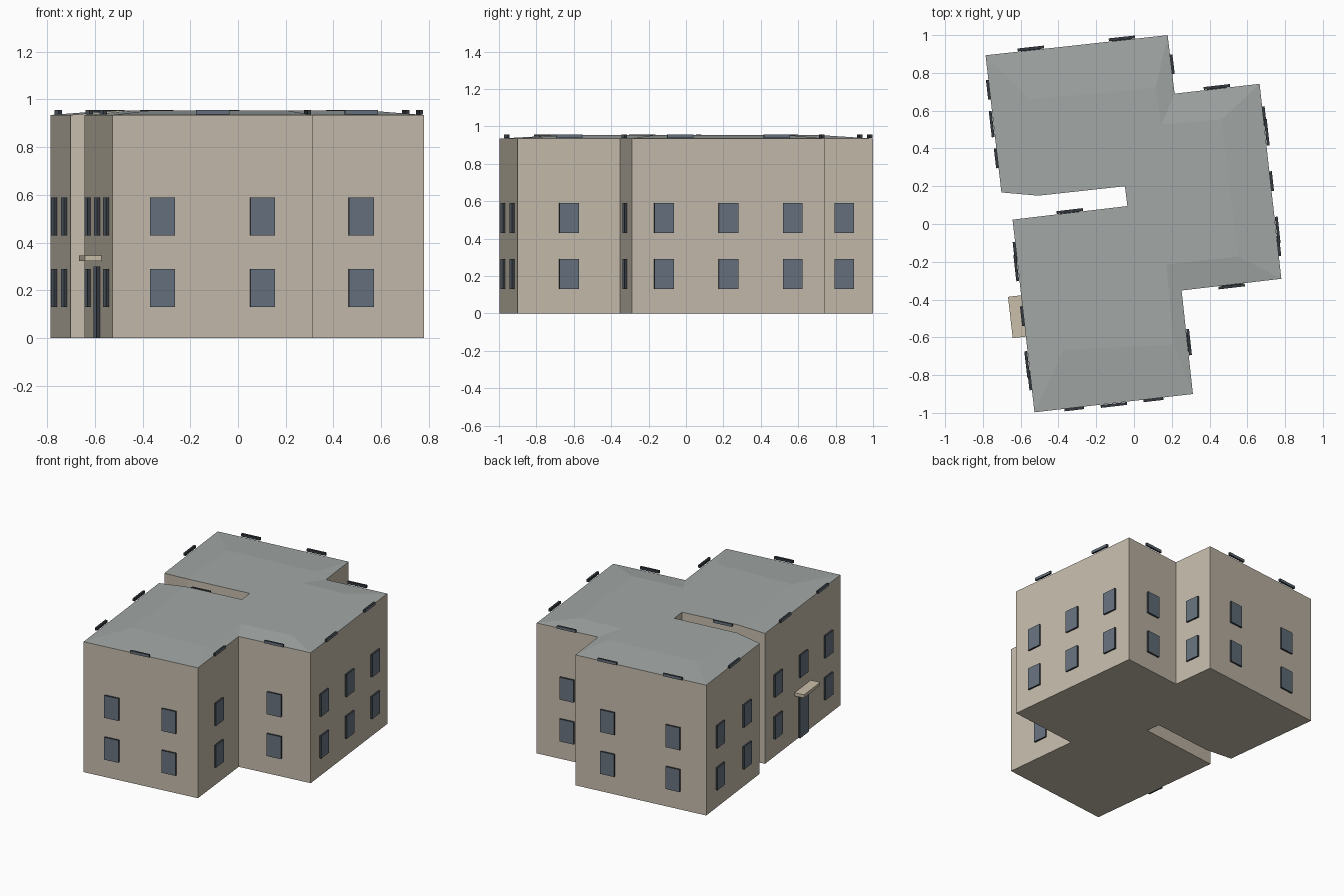
import bpy, bmesh
from mathutils import Vector, Matrix

if "Cube" in bpy.data.objects:
    bpy.data.objects.remove(bpy.data.objects["Cube"])

EAVE, TOP = 0.935, 0.953


def material(name, rgb):
    m = bpy.data.materials.new(name)
    m.diffuse_color = (*rgb, 1)
    m.use_nodes = True
    m.node_tree.nodes["Principled BSDF"].inputs["Base Color"].default_value = m.diffuse_color
    return m


WALL = material("beige wall", (0.56, 0.50, 0.41))
ROOF = material("grey roof", (0.36, 0.39, 0.38))
GLASS = material("blue grey glass", (0.135, 0.17, 0.21))
FRAME = material("dark frame", (0.035, 0.042, 0.05))
CANOPY = material("sand canopy", (0.60, 0.52, 0.40))

# Footprint corners, clockwise seen from above
plan = {
    "A": (-0.786, 0.893), "B": (0.178, 1.0), "C": (0.215, 0.69),
    "D": (0.665, 0.742), "E": (0.78, -0.29), "F": (0.252, -0.352),
    "G": (0.312, -0.90), "H": (-0.527, -0.997), "I": (-0.643, 0.023),
    "J": (-0.035, 0.095), "K": (-0.048, 0.20), "L": (-0.506, 0.15),
    "M": (-0.702, 0.167),
}
# Upper edge of the sloping roof borders, in the same order
crown = {
    "A": (-0.55, 0.66), "B": (0.115, 0.72), "C": (0.145, 0.527),
    "D": (0.463, 0.553), "E": (0.553, -0.172), "F": (0.172, -0.215),
    "G": (0.21, -0.64), "H": (-0.373, -0.665), "I": (-0.45, 0.046),
    "J": plan["J"], "K": plan["K"], "L": plan["L"],
}


def finish(bm, name, mats):
    bmesh.ops.recalc_face_normals(bm, faces=bm.faces)
    me = bpy.data.meshes.new(name)
    bm.to_mesh(me)
    bm.free()
    for m in mats:
        me.materials.append(m)
    ob = bpy.data.objects.new(name, me)
    bpy.context.collection.objects.link(ob)
    return ob


# Building body: floor, walls, sloped roof borders and flat roof centre
bm = bmesh.new()
base = {k: bm.verts.new((*p, 0)) for k, p in plan.items()}
eave = {k: bm.verts.new((*p, EAVE)) for k, p in plan.items()}
top = {k: bm.verts.new((*p, TOP)) for k, p in crown.items()}
bm.faces.new(base.values())
keys = list(plan)
for a, b in zip(keys, keys[1:] + keys[:1]):
    bm.faces.new((base[a], base[b], eave[b], eave[a]))
roof_faces = [bm.faces.new(top.values())]
for a, b in zip("ABCDEFGH", "BCDEFGHI"):
    roof_faces.append(bm.faces.new((eave[a], eave[b], top[b], top[a])))
roof_faces.append(bm.faces.new((eave["M"], eave["A"], top["A"], top["L"])))
for a, b in ("IJ", "JK", "KL"):       # gables facing the narrow slot
    bm.faces.new((eave[a], eave[b], top[b], top[a]))
bm.faces.new((eave["L"], eave["M"], top["L"]))
for f in roof_faces:
    f.material_index = 1
finish(bm, "building_body", (WALL, ROOF))


def wall_box(name, edge, t, width, z0, z1, depth, mats, gap=0.0):
    """Box standing out from a wall, t along its length; outer face uses slot 0."""
    p, q = (Vector((*plan[k], 0)) for k in edge)
    along = (q - p).normalized()
    out = Vector((-along.y, along.x, 0))
    c = p.lerp(q, t) + out * (gap + depth / 2)
    c.z = (z0 + z1) / 2
    rot = Matrix((along, out, (0, 0, 1))).transposed().to_4x4()
    size = Matrix.Diagonal((width, depth, z1 - z0, 1))
    bm = bmesh.new()
    bmesh.ops.create_cube(bm, size=1, matrix=Matrix.Translation(c) @ rot @ size)
    bm.normal_update()
    if len(mats) > 1:
        for f in bm.faces:
            f.material_index = 0 if f.normal.dot(out) > 0.9 else 1
    finish(bm, name, mats)


# Windows per floor and roof-edge strips for each wall
layout = {"AB": (2, 2), "BC": (1, 0), "CD": (1, 1), "DE": (3, 2), "EF": (1, 1),
          "FG": (1, 1), "GH": (2, 1), "HI": (3, 2), "IJ": (1, 1), "MA": (2, 1)}
for edge, (windows, strips) in layout.items():
    for i in range(windows):
        t = (i + 0.5) / windows
        for floor, z in enumerate((0.13, 0.43)):
            if edge == "HI" and i == 1 and floor == 0:
                continue              # the door takes this place
            wall_box("window", edge, t, 0.105, z, z + 0.16, 0.013, (GLASS, FRAME))
    for i in range(strips):
        wall_box("roof_edge_strip", edge, (i + 0.5) / strips, 0.14,
                 0.937, 0.956, 0.015, (GLASS, FRAME), 0.002)

# Entrance
wall_box("door", "HI", 0.5, 0.12, 0.0, 0.30, 0.014, (GLASS, FRAME))
wall_box("door_canopy", "HI", 0.5, 0.22, 0.322, 0.345, 0.07, (CANOPY,))
